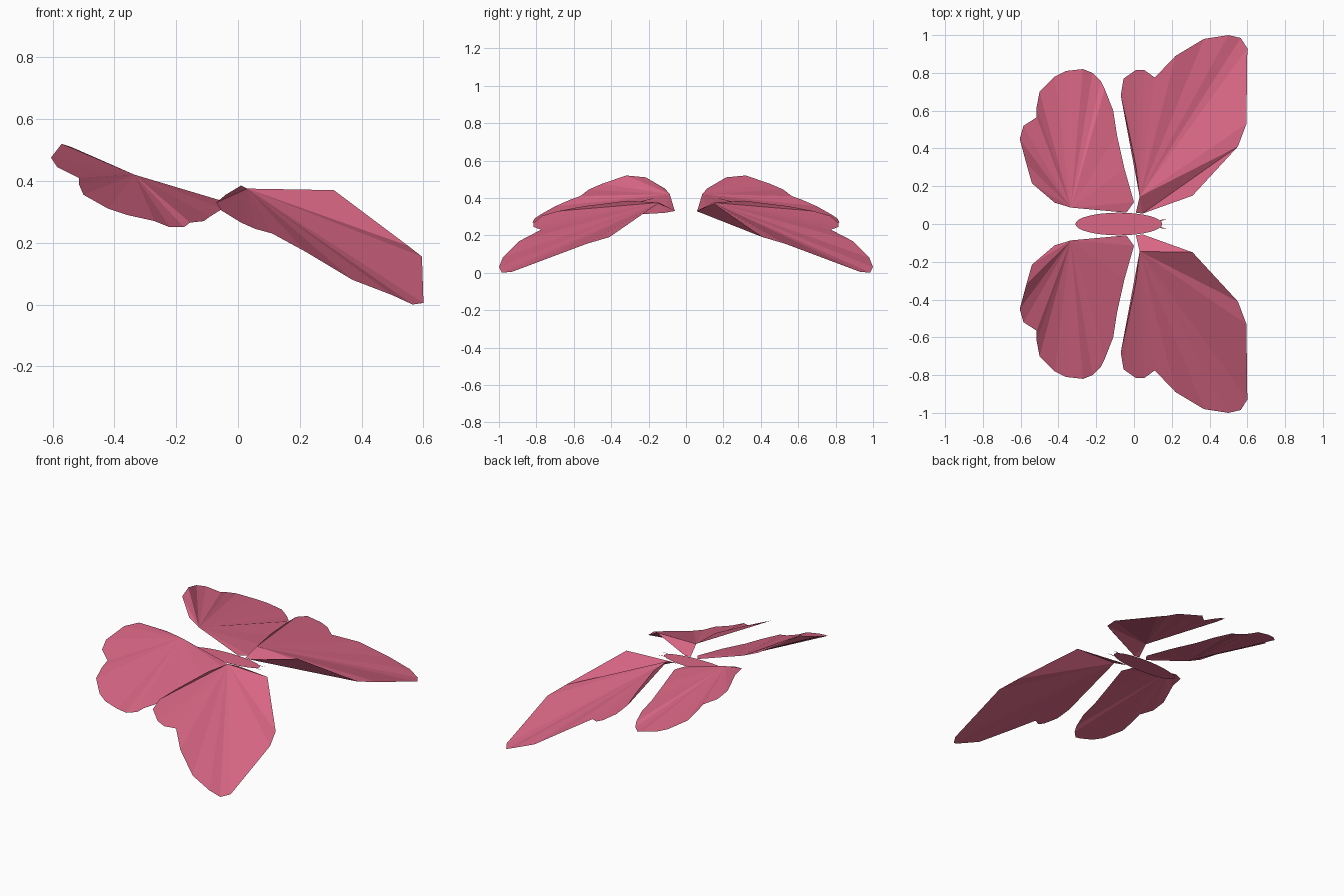
import bpy
import bmesh
import math
from mathutils import Vector

default_cube = bpy.data.objects.get("Cube")
if default_cube:
    bpy.data.objects.remove(default_cube, do_unlink=True)

# One rose colour for the whole insect
rose = bpy.data.materials.new("rose_pink")
rose.use_nodes = True
rose.diffuse_color = (0.70, 0.135, 0.235, 1)
rose.node_tree.nodes["Principled BSDF"].inputs["Base Color"].default_value = rose.diffuse_color

HEIGHT = 0.33  # level of the body


def finish(name, bm):
    """Turn a bmesh into a flat-shaded object."""
    mesh = bpy.data.meshes.new(name)
    bm.to_mesh(mesh)
    bm.free()
    mesh.materials.append(rose)
    obj = bpy.data.objects.new(name, mesh)
    bpy.context.collection.objects.link(obj)
    return obj


def folded_wing(name, outline, hub, side, ear=None):
    """Fan a wing membrane from its hub corner; an ear is a corner cut off first."""
    bm = bmesh.new()
    verts = [bm.verts.new(Vector((x, y * side, z)) / 100) for x, y, z in outline]
    count = len(verts)
    order = [(hub + step) % count for step in range(count)]
    triangles = []
    if ear is not None:
        triangles.append((ear - 1, ear, ear + 1))
        order.remove(ear)
    for second, third in zip(order[1:], order[2:]):
        triangles.append((order[0], second, third))
    for triangle in triangles:
        face = bm.faces.new([verts[i] for i in triangle])
        face.normal_update()
        if face.normal.z < 0:
            face.normal_flip()
    return finish(name, bm)


# Wing outlines in hundredths, from the root around the tip and back
fore_outline = [
    (1, 6, 33), (4.5, 5.5, 33), (31, 15, 37), (55, 41, 19), (59.5, 53, 15.5),
    (60, 93, 0.5), (56.5, 98.5, 0), (50, 100, 3), (37, 98, 8),
    (22, 89, 17), (11, 77.5, 23), (5.5, 81.5, 24.5), (1, 81.5, 26.5),
    (-5.5, 77, 30.5), (-7, 68, 33), (-4, 55, 35.5), (1, 31, 38.5),
    (3, 14.5, 37.5),
]
hind_outline = [
    (-4, 6, 33), (-33.5, 8.7, 42), (-42, 11.3, 45), (-54, 21.5, 51),
    (-57, 32, 52), (-60.5, 45, 47.5), (-58.5, 52, 44.5), (-51.5, 56.5, 41),
    (-51.5, 62, 39), (-50, 70, 35.5), (-42, 78, 31), (-36, 81, 29),
    (-27, 82, 27), (-22, 80, 25), (-17.5, 75.5, 25), (-15.5, 71.5, 26.5),
    (-11, 60, 27), (-9, 47, 28.5), (-5, 29, 31), (0, 11.5, 32),
]

for label, side in (("left", 1), ("right", -1)):
    folded_wing(label + "_fore_wing", fore_outline, len(fore_outline) - 1, side,
                ear=2 if side > 0 else None)
    folded_wing(label + "_hind_wing", hind_outline, 1, side)

# Flat oval body
bm = bmesh.new()
rim = []
for step in range(32):
    angle = math.tau * step / 32
    rim.append(bm.verts.new((-0.08 + 0.23 * math.cos(angle),
                             0.06 * math.sin(angle), HEIGHT)))
bm.faces.new(rim)
finish("body", bm)

# Pair of fine antennae, each a tapering strip with a bent tip
for label, side in (("left", 1), ("right", -1)):
    bm = bmesh.new()
    corners = [(0.13, 0.01), (0.14, 0.016), (0.18, 0.025), (0.15, 0.024), (0.125, 0.016)]
    strip = bm.faces.new([bm.verts.new((x, y * side, HEIGHT)) for x, y in corners])
    strip.normal_update()
    if strip.normal.z < 0:
        strip.normal_flip()
    finish(label + "_antenna", bm)
